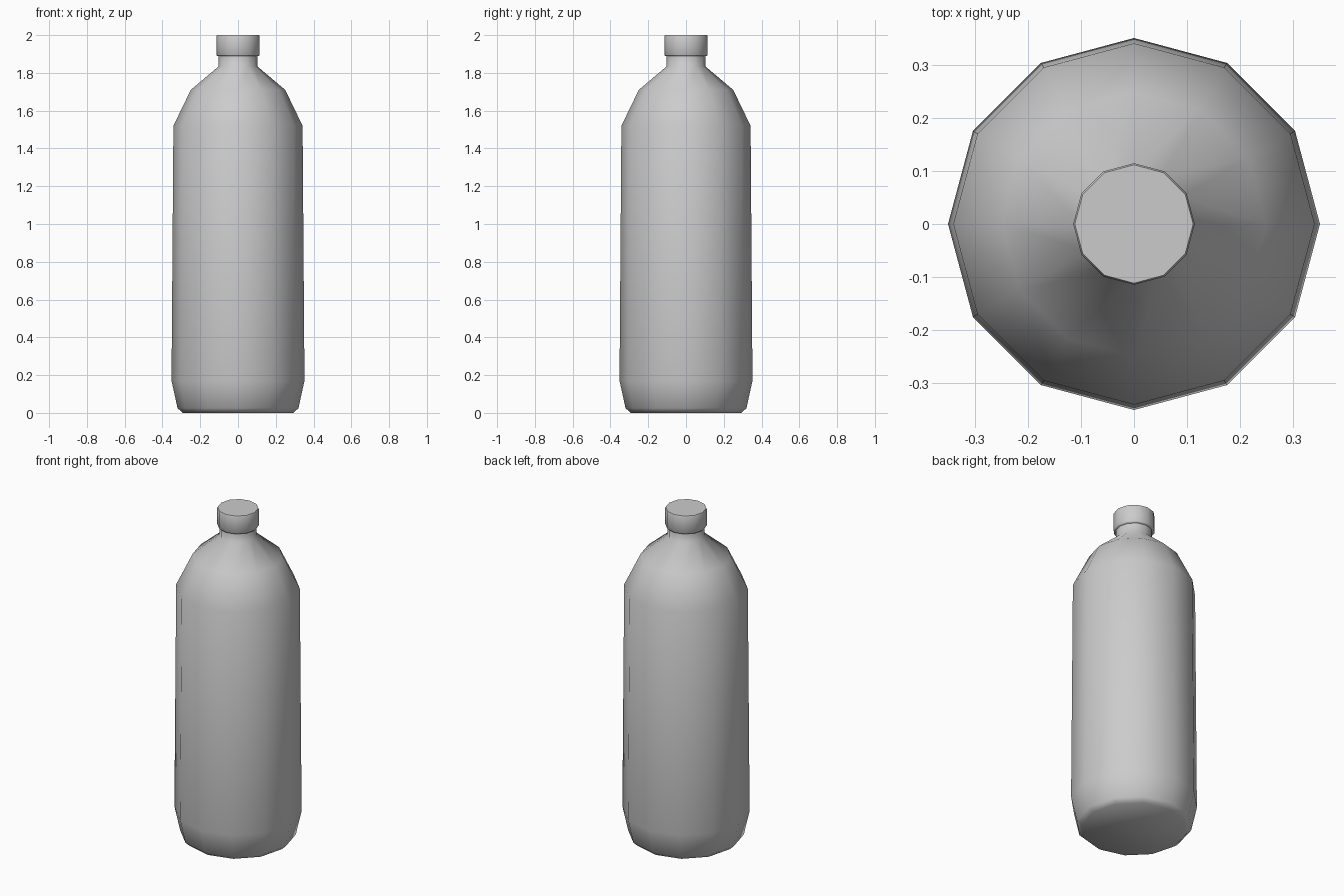
import bpy, bmesh, math

if "Cube" in bpy.data.objects:
    bpy.data.objects.remove(bpy.data.objects["Cube"])

SIDES = 12


def lathe(name, profile):
    """Closed solid of revolution from (radius, z) points, bottom to top."""
    bm = bmesh.new()
    rings = []
    for r, z in profile:
        rings.append([bm.verts.new((r * math.cos(2 * math.pi * i / SIDES),
                                    r * math.sin(2 * math.pi * i / SIDES), z))
                      for i in range(SIDES)])
    for a, b in zip(rings, rings[1:]):
        for i in range(SIDES):
            j = (i + 1) % SIDES
            bm.faces.new((a[i], a[j], b[j], b[i]))
    bm.faces.new(rings[0][::-1])
    bm.faces.new(rings[-1])
    mesh = bpy.data.meshes.new(name)
    bm.to_mesh(mesh)
    bm.free()
    obj = bpy.data.objects.new(name, mesh)
    bpy.context.collection.objects.link(obj)
    bpy.ops.object.select_all(action='DESELECT')
    obj.select_set(True)
    bpy.context.view_layer.objects.active = obj
    bpy.ops.object.shade_smooth_by_angle(angle=math.radians(60))
    return obj


# Bottle: flat base, chamfered foot, tapering wall, shoulder and neck
lathe("bottle_body", [(0.293, 0.0), (0.32, 0.025), (0.352, 0.17), (0.342, 1.52),
                      (0.25, 1.71), (0.102, 1.835), (0.102, 1.90)])

# Screw cap with a tiny rounded rim
lathe("bottle_cap", [(0.111, 1.89), (0.115, 1.896), (0.115, 1.994), (0.112, 2.0)])
